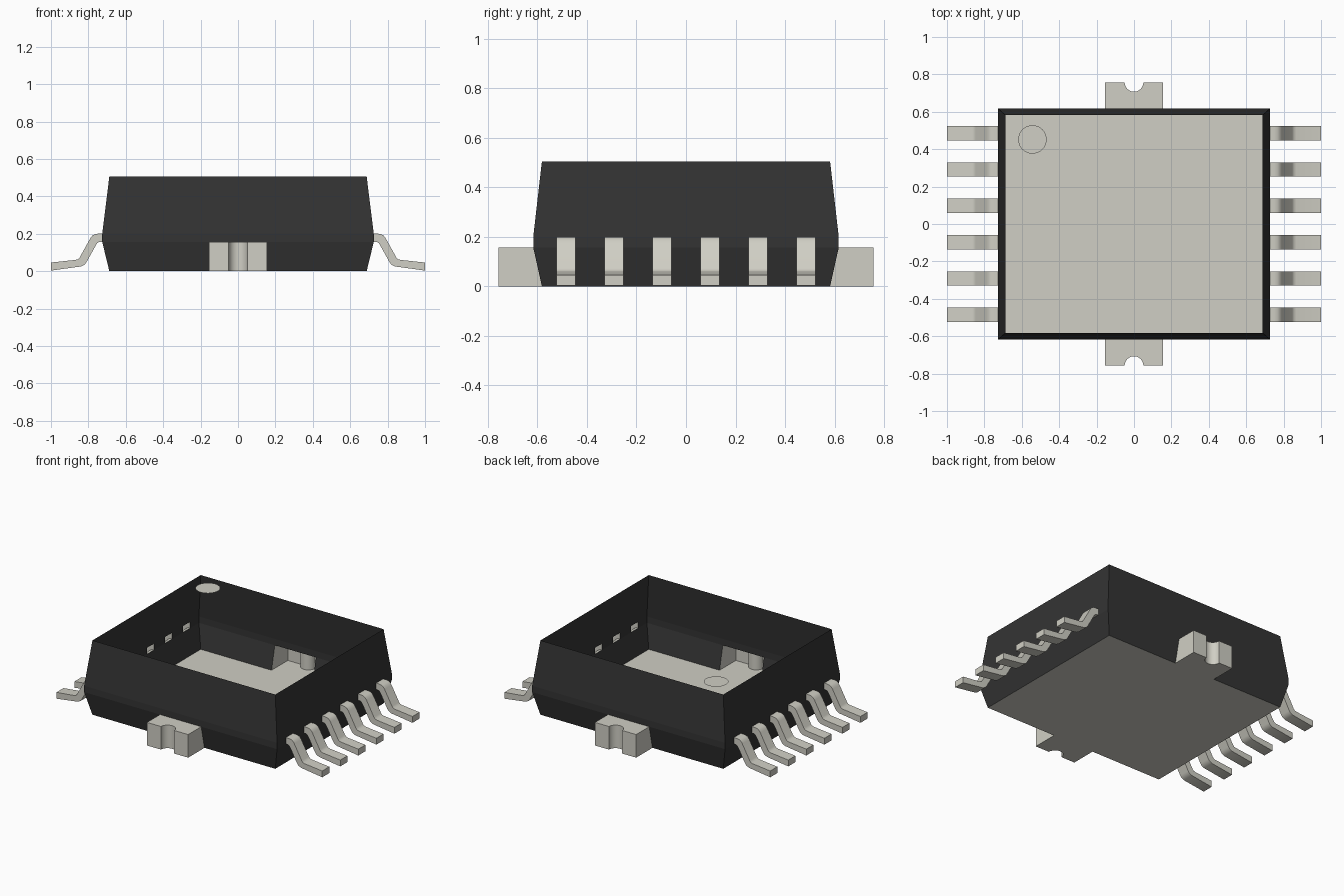
import bpy, bmesh, math
from mathutils import Vector

old = bpy.data.objects.get("Cube")
if old:
    bpy.data.objects.remove(old, do_unlink=True)


def make_material(name, rgb):
    m = bpy.data.materials.new(name)
    m.use_nodes = True
    m.diffuse_color = (*rgb, 1)
    m.node_tree.nodes["Principled BSDF"].inputs["Base Color"].default_value = (*rgb, 1)
    return m


BLACK = make_material("black_plastic", (0.034, 0.034, 0.034))
METAL = make_material("pin_metal", (0.63, 0.622, 0.555))


def add_object(name, bm, mat, smooth=False):
    me = bpy.data.meshes.new(name)
    bm.normal_update()
    bm.to_mesh(me)
    bm.free()
    me.materials.append(mat)
    ob = bpy.data.objects.new(name, me)
    bpy.context.collection.objects.link(ob)
    if smooth:
        bpy.ops.object.select_all(action='DESELECT')
        ob.select_set(True)
        bpy.context.view_layer.objects.active = ob
        bpy.ops.object.shade_smooth_by_angle(angle=math.radians(35))
    return ob


# Main sizes
HEIGHT, BAND_LOW, BAND_HIGH = 0.505, 0.157, 0.2
IN_X, IN_Y = 0.688, 0.582          # half size at the floor and rim
OUT_X, OUT_Y = 0.726, 0.617        # half size at the widest band
TAB_HALF, TAB_END, NOTCH = 0.155, 0.757, 0.05
PIN_HALF = 0.038
PIN_YS = [(i - 2.5) * 0.194 for i in range(6)]


# Body shell: four walls, open at the top and bottom
bm = bmesh.new()
rings = []
for z, hx, hy in ((0, IN_X, IN_Y), (BAND_LOW, OUT_X, OUT_Y),
                  (BAND_HIGH, OUT_X, OUT_Y), (HEIGHT, IN_X, IN_Y)):
    rings.append([bm.verts.new((sx * hx, sy * hy, z))
                  for sx, sy in ((-1, -1), (1, -1), (1, 1), (-1, 1))])
for lo, hi in zip(rings, rings[1:]):
    for i in range(4):
        j = (i + 1) % 4
        bm.faces.new((lo[i], lo[j], hi[j], hi[i]))


def slice_walls(axis, value):
    """Cut the two walls that face across the given axis."""
    other = 1 - axis
    faces = [f for f in bm.faces if abs(f.normal[other]) > 0.5]
    geom = faces + list({e for f in faces for e in f.edges}) + list({v for f in faces for v in f.verts})
    co, no = Vector((0, 0, 0)), Vector((0, 0, 0))
    co[axis], no[axis] = value, 1
    bmesh.ops.bisect_plane(bm, geom=geom, plane_co=co, plane_no=no)
    bm.normal_update()


# Openings in the walls where pins and tabs pass through
bm.normal_update()
for y in PIN_YS:
    slice_walls(1, y - PIN_HALF)
    slice_walls(1, y + PIN_HALF)
for x in (-TAB_HALF, TAB_HALF):
    slice_walls(0, x)


def is_opening(f):
    c = f.calc_center_median()
    if abs(f.normal.x) > 0.5:
        return BAND_LOW < c.z < BAND_HIGH and any(abs(c.y - y) < PIN_HALF for y in PIN_YS)
    return c.z < BAND_LOW and abs(c.x) < TAB_HALF


bmesh.ops.delete(bm, geom=[f for f in bm.faces if is_opening(f)], context='FACES')
add_object("body_shell", bm, BLACK)

# Floor plate
bm = bmesh.new()
bm.faces.new([bm.verts.new((sx * IN_X, sy * IN_Y, 0))
              for sx, sy in ((-1, -1), (-1, 1), (1, 1), (1, -1))])
add_object("floor_plate", bm, METAL)

# Round marker level with the rim
bm = bmesh.new()
bmesh.ops.create_circle(bm, cap_ends=True, segments=40, radius=0.076)
bmesh.ops.translate(bm, verts=bm.verts, vec=(-0.543, 0.452, HEIGHT))
add_object("corner_marker", bm, METAL)


# Hollow end tabs with a half-round notch
def add_tab(name, s):
    arc = [(NOTCH * math.cos(a), TAB_END - NOTCH * math.sin(a))
           for a in (math.pi * k / 16 for k in range(17))]
    bm = bmesh.new()
    loops = []
    for z, y0 in ((0, IN_Y), (BAND_LOW, OUT_Y)):
        pts = [(TAB_HALF, y0), (TAB_HALF, TAB_END)] + arc + [(-TAB_HALF, TAB_END), (-TAB_HALF, y0)]
        loops.append([bm.verts.new((s * x, s * y, z)) for x, y in pts])
    low, high = loops
    bm.faces.new(high)
    bm.faces.new(low[::-1])
    for i in range(len(low) - 1):
        bm.faces.new((low[i], low[i + 1], high[i + 1], high[i]))
    add_object(name, bm, METAL, True)


add_tab("back_tab", 1)
add_tab("front_tab", -1)


# Bent pins: a hollow strip swept across its width, open at the wall
PIN_TOP = [(OUT_X, 0.2), (0.75, 0.2), (0.767, 0.197), (0.78, 0.189), (0.79, 0.175),
           (0.846, 0.074), (0.855, 0.064), (0.868, 0.06), (1.0, 0.046)]
PIN_LOW = [(OUT_X, BAND_LOW), (0.735, BAND_LOW), (0.745, 0.155), (0.752, 0.15), (0.759, 0.14),
           (0.81, 0.048), (0.82, 0.035), (0.84, 0.025), (1.0, 0.003)]


def add_pin(name, s, y):
    bm = bmesh.new()
    sections = []
    for (xt, zt), (xl, zl) in zip(PIN_TOP, PIN_LOW):
        sections.append([bm.verts.new((s * x, y + s * w * PIN_HALF, z)) for x, w, z in
                         ((xl, -1, zl), (xl, 1, zl), (xt, 1, zt), (xt, -1, zt))])
    for a, b in zip(sections, sections[1:]):
        for i in range(4):
            j = (i + 1) % 4
            bm.faces.new((a[j], a[i], b[i], b[j]))
    bm.faces.new(sections[-1])
    add_object(name, bm, METAL, True)


for side, s in (("left", 1), ("right", -1)):
    for n, y in enumerate(PIN_YS, 1):
        add_pin(f"{side}_pin_{n}", s, y)
